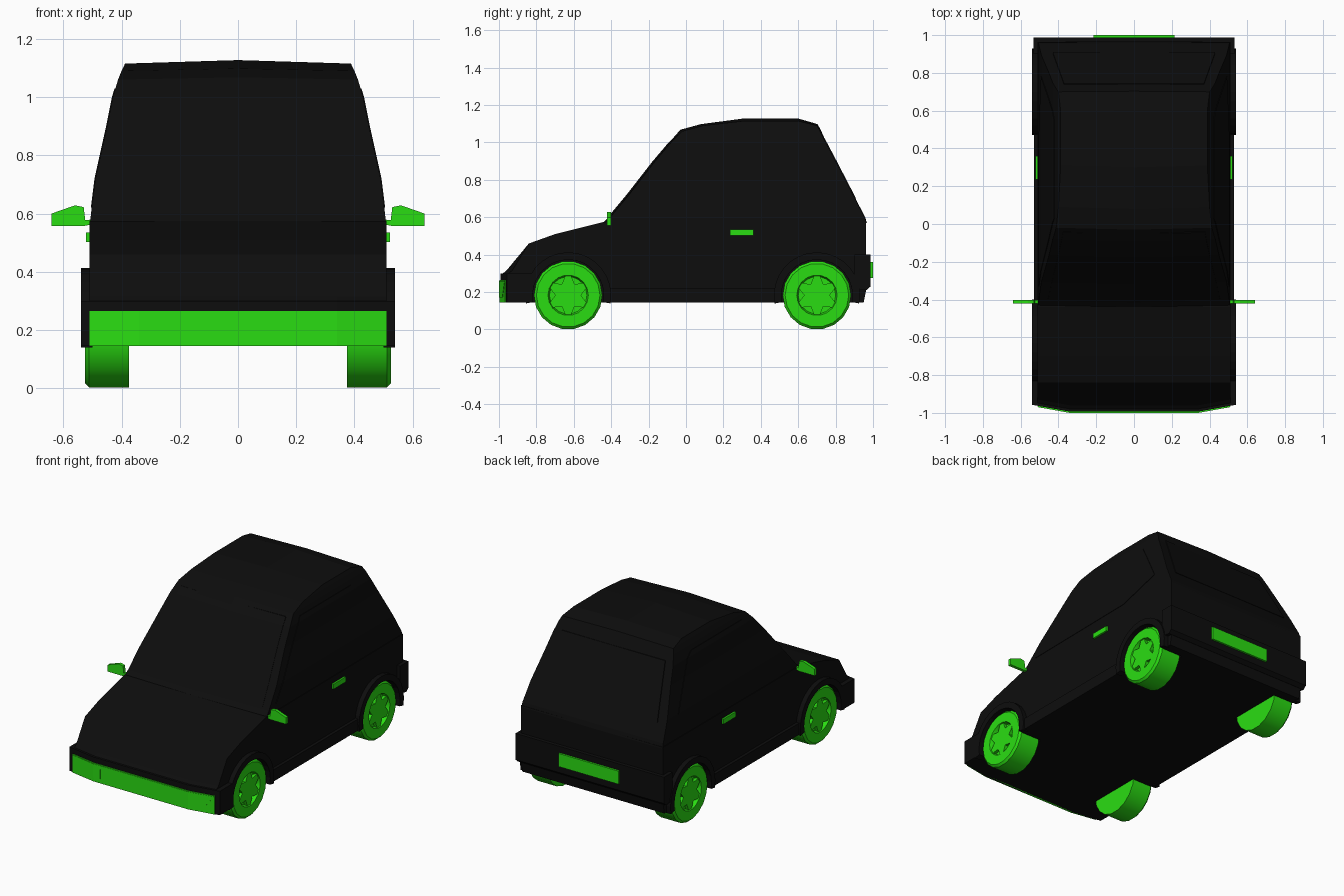
import bpy, bmesh, math
from mathutils import Vector

if "Cube" in bpy.data.objects:
    bpy.data.objects.remove(bpy.data.objects["Cube"])


def material(name, rgb):
    m = bpy.data.materials.new(name)
    m.diffuse_color = (*rgb, 1)
    m.use_nodes = True
    m.node_tree.nodes["Principled BSDF"].inputs["Base Color"].default_value = m.diffuse_color
    return m


BLACK = material("black", (0.004, 0.004, 0.004))
GREEN = material("green", (0.023, 0.72, 0.006))


def finish(bm, name, mat, smooth=False):
    bmesh.ops.recalc_face_normals(bm, faces=bm.faces[:])
    me = bpy.data.meshes.new(name)
    bm.to_mesh(me)
    bm.free()
    ob = bpy.data.objects.new(name, me)
    bpy.context.collection.objects.link(ob)
    me.materials.append(mat)
    if smooth:
        bpy.ops.object.select_all(action='DESELECT')
        ob.select_set(True)
        bpy.context.view_layer.objects.active = ob
        bpy.ops.object.shade_smooth_by_angle(angle=math.radians(35))
    return ob


def add_prism(bm, pts, axis, a, b):
    def place(p, t):
        q = list(p)
        q.insert(axis, t)
        return bm.verts.new(q)
    lo = [place(p, a) for p in pts]
    hi = [place(p, b) for p in pts]
    n = len(pts)
    bm.faces.new(lo)
    bm.faces.new(hi[::-1])
    for i in range(n):
        j = (i + 1) % n
        bm.faces.new((lo[i], lo[j], hi[j], hi[i]))


def prism(name, pts, axis, a, b, mat, warp=None, cuts=()):
    """Extrude a 2D outline along an axis, slice it at the cuts, then warp it."""
    bm = bmesh.new()
    add_prism(bm, pts, axis, a, b)
    for ax, t in cuts:
        co, no = Vector(), Vector()
        co[ax], no[ax] = t, 1
        bmesh.ops.bisect_plane(bm, geom=bm.verts[:] + bm.edges[:] + bm.faces[:],
                               plane_co=co, plane_no=no)
    if warp:
        for v in bm.verts:
            v.co = warp(v.co)
    return finish(bm, name, mat)


def box(name, lo, hi, mat):
    return prism(name, [(lo[0], lo[1]), (hi[0], lo[1]), (hi[0], hi[1]), (lo[0], hi[1])],
                 2, lo[2], hi[2], mat)


def nose_bend(c):
    # swept-back front corners
    if c.y < -0.9:
        return Vector((c.x, c.y + max(0, abs(c.x) - 0.34) * 0.18, c.z))
    return c


NOSE_CUTS = [(0, -0.34), (0, 0.34)]
AXLES = (-0.63, 0.70)
WZ, WR, ARCH = 0.183, 0.183, 0.19

# lower body with wheel wells
lower = prism("lower_body",
              [(-0.985, 0.145), (-0.985, 0.295), (-0.96, 0.315), (-0.84, 0.46), (-0.70, 0.51),
               (-0.44, 0.575), (0.963, 0.58), (0.963, 0.21), (0.95, 0.145)],
              0, -0.51, 0.51, BLACK, nose_bend, NOSE_CUTS)
bm = bmesh.new()
for y in AXLES:
    ring = [(y + ARCH * math.cos(k * math.tau / 32), WZ + ARCH * math.sin(k * math.tau / 32))
            for k in range(32)]
    add_prism(bm, ring, 0, 0.365, 0.7)
    add_prism(bm, ring, 0, -0.7, -0.365)
cutter = finish(bm, "wheel_well_cutter", BLACK)
cutter.hide_render = True
cutter.hide_viewport = True
mod = lower.modifiers.new("wheel_wells", 'BOOLEAN')
mod.object = cutter
mod.operation = 'DIFFERENCE'
mod.solver = 'EXACT'

# cabin: stacked rings of (z, front y, rear y, half width, crown)
LEVELS = [(0.57, -0.435, 0.964, 0.508, 0), (0.60, -0.405, 0.955, 0.505, 0),
          (0.72, -0.305, 0.893, 0.490, 0), (0.90, -0.165, 0.800, 0.450, 0),
          (1.00, -0.08, 0.747, 0.430, 0), (1.06, -0.02, 0.717, 0.412, 0.008),
          (1.09, 0.09, 0.70, 0.400, 0.008), (1.115, 0.31, 0.60, 0.388, 0.012)]
bm = bmesh.new()
prev = None
for z, yf, yr, w, crown in LEVELS:
    ring = [bm.verts.new(p) for p in
            ((-w, yf, z), (0, yf - 0.01, z + crown), (w, yf, z),
             (w, yr, z), (0, yr + 0.003, z + crown), (-w, yr, z))]
    if prev:
        for i in range(6):
            j = (i + 1) % 6
            bm.faces.new((prev[i], prev[j], ring[j], ring[i]))
    prev = ring
bm.faces.new((prev[0], prev[1], prev[4], prev[5]))
bm.faces.new((prev[1], prev[2], prev[3], prev[4]))
finish(bm, "cabin", BLACK)


def level(z, k):
    for a, b in zip(LEVELS, LEVELS[1:]):
        if z <= b[0]:
            return a[k] + (b[k] - a[k]) * (z - a[0]) / (b[0] - a[0])
    return LEVELS[-1][k]


# windows lie as thin panels on the cabin surface
Z_CUTS = [(2, l[0]) for l in LEVELS[1:6]]
for s in (-1, 1):
    prism("side_window",
          [(-0.33, 0.62), (0.03, 1.03), (0.55, 1.03), (0.60, 1.0), (0.78, 0.72), (0.50, 0.63)],
          0, -0.01, 0.003, BLACK,
          lambda c: Vector((s * (level(c.z, 3) + c.x), c.y, c.z)), Z_CUTS)
prism("windscreen", [(-0.455, 0.61), (0.455, 0.61), (0.375, 1.04), (-0.375, 1.04)],
      1, -0.003, 0.01, BLACK,
      lambda c: Vector((c.x, level(c.z, 1) + c.y - 0.01 * (1 - abs(c.x) / 0.45), c.z)),
      Z_CUTS + [(0, 0)])
prism("rear_window", [(-0.43, 0.70), (0.43, 0.70), (0.37, 1.02), (-0.37, 1.02)],
      1, -0.01, 0.003, BLACK,
      lambda c: Vector((c.x, level(c.z, 2) + c.y + 0.003, c.z)), Z_CUTS)

# bumpers
prism("front_bumper", [(-0.54, -0.993), (0.54, -0.993), (0.54, -0.83), (-0.54, -0.83)],
      2, 0.145, 0.30, BLACK, nose_bend, NOSE_CUTS)
prism("front_grille_panel", [(-0.51, 0.145), (0.51, 0.145), (0.51, 0.265), (-0.51, 0.265)],
      1, -0.998, -0.98, GREEN, nose_bend, NOSE_CUTS)
prism("front_lower_trim",
      [(-0.505, 0.26), (-0.44, 0.172), (-0.29, 0.172), (-0.29, 0.235), (0.29, 0.235),
       (0.29, 0.172), (0.44, 0.172), (0.505, 0.26)],
      1, -1.0, -0.985, GREEN, nose_bend, NOSE_CUTS)
prism("rear_bumper", [(0.90, 0.22), (0.965, 0.21), (0.987, 0.23), (0.987, 0.40), (0.90, 0.40)],
      0, -0.533, 0.533, BLACK)
box("rear_plate", (-0.215, 0.98, 0.275), (0.215, 1.0, 0.36), GREEN)

for s in (-1, 1):
    # sills, handles and mirrors
    box("sill", (s * 0.49, -0.42, 0.145), (s * 0.53, 0.49, 0.22), BLACK)
    box("door_handle", (s * 0.49, 0.235, 0.502), (s * 0.522, 0.36, 0.535), GREEN)
    prism("mirror",
          [(s * x, z) for x, z in ((0.49, 0.578), (0.525, 0.578), (0.53, 0.622), (0.56, 0.628),
                                   (0.64, 0.60), (0.64, 0.557), (0.53, 0.557), (0.49, 0.565))],
          1, -0.422, -0.402, GREEN)
    for y in AXLES:
        # flared arch
        arc = [math.radians(-11 + 202 * k / 16) for k in range(17)]
        pts = [(y + ARCH * math.cos(a), WZ + ARCH * math.sin(a)) for a in arc]
        pts += [(y + 0.23 * math.cos(a), WZ + 0.23 * math.sin(a)) for a in arc[::-1]]
        prism("wheel_arch", pts, 0, s * 0.50, s * 0.54, BLACK)
        # wheel turned from a (radius, x) profile, with a recessed rim
        bm = bmesh.new()
        N, prev = 18, None
        for r, x in ((WR, 0.375), (WR, 0.512), (0.17, 0.525), (0.108, 0.525), (0.10, 0.50)):
            ring = [bm.verts.new((s * x, y + r * math.cos(k * math.tau / N),
                                  WZ + r * math.sin(k * math.tau / N))) for k in range(N)]
            if prev:
                for i in range(N):
                    j = (i + 1) % N
                    bm.faces.new((prev[i], prev[j], ring[j], ring[i]))
            else:
                bm.faces.new(ring)
            prev = ring
        bm.faces.new(prev)
        finish(bm, "wheel", GREEN, True)
        # six-spoke hub
        star = []
        for k in range(6):
            for da, r in ((-9, 0.104), (9, 0.104), (30, 0.068)):
                a = math.radians(60 * k + 30 + da)
                star.append((y + r * math.cos(a), WZ + r * math.sin(a)))
        prism("wheel_spokes", star, 0, s * 0.495, s * 0.52, GREEN)
